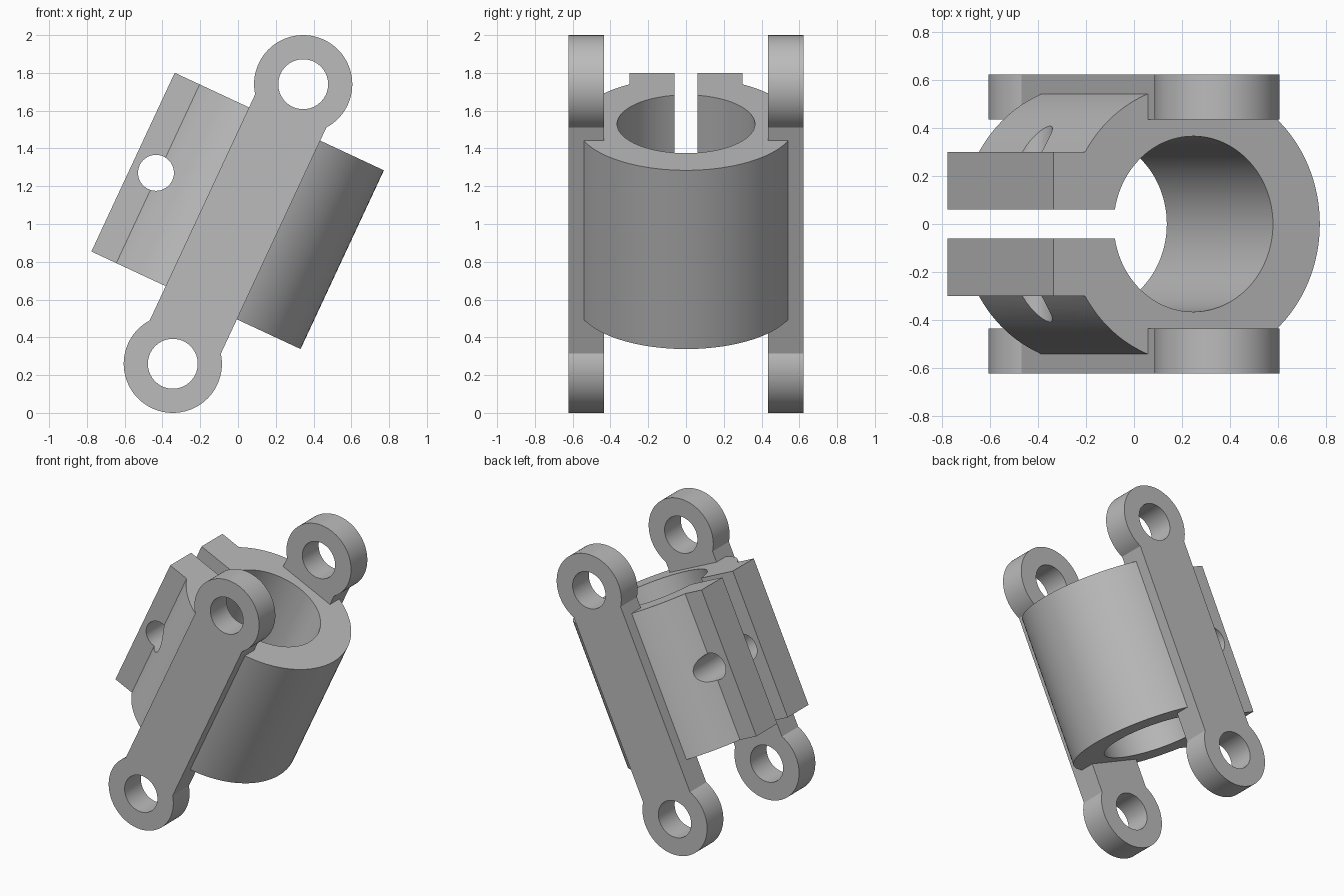
import bpy, bmesh
from math import sin, cos, asin, pi, radians
from mathutils import Matrix, Vector

old = bpy.data.objects.get("Cube")
if old:
    bpy.data.objects.remove(old, do_unlink=True)

# Dimensions in the untilted frame (bore runs along z)
TILT = Matrix.Translation((0, 0, 1)) @ Matrix.Rotation(radians(25), 4, 'Y')
BOTTOM, TOP = -0.46, 0.584
OUTER, BORE = 0.58, 0.365
TAB_X, TAB_Y, SLIT = -0.642, 0.30, 0.06
BOLT_X, BOLT_R = -0.508, 0.095
ARM_W, ARM_IN, ARM_OUT = 0.208, 0.435, 0.622
EYE_Z, EYE_R, EYE_HOLE = 0.8165, 0.26, 0.132

steel = bpy.data.materials.new("plain grey")
steel.use_nodes = True
steel.diffuse_color = (0.5, 0.5, 0.5, 1)
steel.node_tree.nodes["Principled BSDF"].inputs["Base Color"].default_value = (0.5, 0.5, 0.5, 1)


def arc(cx, cy, r, start, end, steps):
    """Points on an arc, both ends included."""
    angles = [start + (end - start) * i / steps for i in range(steps + 1)]
    return [(cx + r * cos(a), cy + r * sin(a)) for a in angles]


def prism(name, points, sweep):
    """Closed outline of 3D points, swept along a vector."""
    bm = bmesh.new()
    face = bm.faces.new([bm.verts.new(p) for p in points])
    out = bmesh.ops.extrude_face_region(bm, geom=[face])
    verts = [g for g in out["geom"] if isinstance(g, bmesh.types.BMVert)]
    bmesh.ops.translate(bm, verts=verts, vec=Vector(sweep))
    bmesh.ops.recalc_face_normals(bm, faces=bm.faces)
    mesh = bpy.data.meshes.new(name)
    bm.to_mesh(mesh)
    bm.free()
    mesh.materials.append(steel)
    obj = bpy.data.objects.new(name, mesh)
    bpy.context.collection.objects.link(obj)
    return obj


def drill(obj, x, z, r):
    """Cut a round hole along y through the part."""
    ring = arc(x, z, r, 0, 2 * pi, 64)[:-1]
    cutter = prism("drill", [(px, -1, pz) for px, pz in ring], (0, 2, 0))
    cutter.hide_render = True
    mod = obj.modifiers.new("hole", 'BOOLEAN')
    mod.operation, mod.solver, mod.object = 'DIFFERENCE', 'EXACT', cutter
    bpy.context.view_layer.update()
    graph = bpy.context.evaluated_depsgraph_get()
    mesh = bpy.data.meshes.new_from_object(obj.evaluated_get(graph))
    obj.modifiers.clear()
    obj.data = mesh
    bpy.data.objects.remove(cutter, do_unlink=True)


def finish(obj):
    """Smooth the curved walls, keep the rims sharp, tilt into place."""
    obj.data.shade_smooth()
    obj.data.set_sharp_from_angle(angle=radians(25))
    obj.data.transform(TILT)


# Split clamp body with two tabs
gap = pi - asin(SLIT / BORE)
web = pi - asin(TAB_Y / OUTER)
outline = ([(TAB_X, SLIT)] + arc(0, 0, BORE, gap, -gap, 96)
           + [(TAB_X, -SLIT), (TAB_X, -TAB_Y)]
           + arc(0, 0, OUTER, -web, web, 96) + [(TAB_X, TAB_Y)])
body = prism("clamp_body", [(x, y, BOTTOM) for x, y in outline], (0, 0, TOP - BOTTOM))
drill(body, BOLT_X, (BOTTOM + TOP) / 2, BOLT_R)
finish(body)

# Side arms with an eye at each end
neck = asin((EYE_R ** 2 - ARM_W ** 2) ** 0.5 / EYE_R)
upper = arc(0, EYE_Z, EYE_R, -neck, pi + neck, 64)
profile = upper + [(-x, -z) for x, z in upper]
for name, y in (("front_arm", -ARM_OUT), ("back_arm", ARM_IN)):
    arm = prism(name, [(x, y, z) for x, z in profile], (0, ARM_OUT - ARM_IN, 0))
    for z in (EYE_Z, -EYE_Z):
        drill(arm, 0, z, EYE_HOLE)
    finish(arm)
